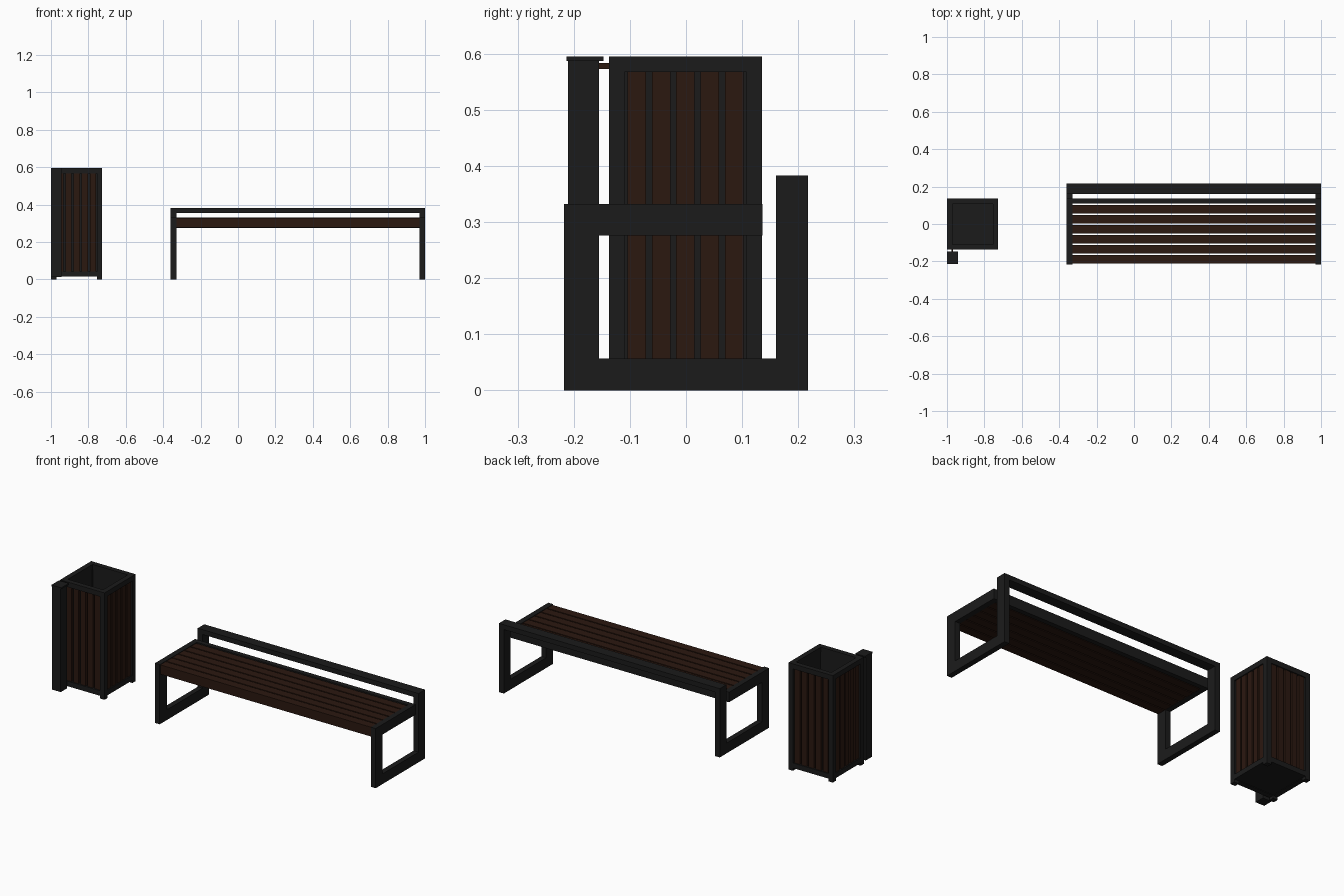
import bpy, bmesh
from mathutils import Matrix

if "Cube" in bpy.data.objects:
    bpy.data.objects.remove(bpy.data.objects["Cube"])


def material(name, rgb):
    m = bpy.data.materials.new(name)
    m.diffuse_color = (*rgb, 1)
    m.use_nodes = True
    m.node_tree.nodes["Principled BSDF"].inputs["Base Color"].default_value = m.diffuse_color
    return m


METAL = material("dark_metal", (0.011, 0.011, 0.011))
WOOD = material("dark_wood", (0.024, 0.009, 0.005))


def finish(name, bm, mat):
    bmesh.ops.recalc_face_normals(bm, faces=bm.faces)
    me = bpy.data.meshes.new(name)
    bm.to_mesh(me)
    bm.free()
    ob = bpy.data.objects.new(name, me)
    me.materials.append(mat)
    bpy.context.collection.objects.link(ob)
    return ob


def add_box(bm, x, y, z):
    geo = bmesh.ops.create_cube(bm, size=1)["verts"]
    for v in geo:
        v.co = [(r[0] + r[1]) / 2 + c * (r[1] - r[0]) for r, c in zip((x, y, z), v.co)]
    return geo


def box(name, x, y, z, mat):
    bm = bmesh.new()
    add_box(bm, x, y, z)
    return finish(name, bm, mat)


def extrude_profile(name, points, x0, x1, mat):
    # closed (y, z) outline extruded along x
    bm = bmesh.new()
    face = bm.faces.new([bm.verts.new((x0, y, z)) for y, z in points])
    new = bmesh.ops.extrude_face_region(bm, geom=[face])["geom"]
    bmesh.ops.translate(bm, vec=(x1 - x0, 0, 0),
                        verts=[v for v in new if isinstance(v, bmesh.types.BMVert)])
    return finish(name, bm, mat)


# bench side frames: front leg, cantilevered seat arm, floor bar and rear leg
frame = [(-0.217, 0), (0.217, 0), (0.217, 0.383), (0.16, 0.383), (0.16, 0.057),
         (-0.155, 0.057), (-0.155, 0.276), (0.136, 0.276), (0.136, 0.332), (-0.217, 0.332)]
extrude_profile("bench_left_frame", frame, -0.36, -0.33, METAL)
extrude_profile("bench_right_frame", frame, 0.97, 1.0, METAL)

# bench rails
box("bench_back_rail", (-0.33, 0.97), (0.16, 0.217), (0.356, 0.383), METAL)
box("bench_seat_rear_rail", (-0.33, 0.97), (0.109, 0.136), (0.276, 0.332), METAL)

# seat planks
for i in range(6):
    y = -0.212 + i * 0.0535
    box(f"seat_plank_{i + 1}", (-0.33, 0.97), (y, y + 0.047), (0.277, 0.329), WOOD)

# litter bin
CX, CY, H = -0.8625, -0.001, 0.1365
T = 0.028

# corner posts with feet
for i, (sx, sy) in enumerate([(-1, -1), (1, -1), (1, 1), (-1, 1)]):
    xs = sorted((CX + sx * H, CX + sx * (H - T)))
    ys = sorted((CY + sy * H, CY + sy * (H - T)))
    box(f"bin_post_{i + 1}", xs, ys, (0, 0.595), METAL)

# rails and slats on each of the four sides
for k, side in enumerate(("front", "right", "back", "left")):
    turn = Matrix.Translation((CX, CY, 0)) @ Matrix.Rotation(k * 1.5707963, 4, "Z")
    rails, slats = bmesh.new(), bmesh.new()
    w = H - T
    add_box(rails, (-w, w), (-H, -H + T), (0.567, 0.595))
    add_box(rails, (-w, w), (-H, -H + T), (0.015, 0.043))
    for i in range(5):
        c = (i - 2) * 0.0435
        add_box(slats, (c - 0.0165, c + 0.0165), (-H + 0.006, -H + 0.02), (0.043, 0.567))
    for label, bm, mat in (("rails", rails, METAL), ("slats", slats, WOOD)):
        bm.transform(turn)
        finish(f"bin_{side}_{label}", bm, mat)

# open inner liner
bm = bmesh.new()
r = H - 0.022
add_box(bm, (CX - r, CX + r), (CY - r, CY + r), (0.018, 0.572))
bm.normal_update()
bmesh.ops.delete(bm, geom=[f for f in bm.faces if f.normal.z > 0.5], context="FACES")
liner = finish("bin_liner", bm, METAL)
solid = liner.modifiers.new("thickness", "SOLIDIFY")
solid.thickness = 0.005
solid.offset = -1

# side ash post, its cap and the connecting pin
box("ash_post", (-0.999, -0.945), (-0.21, -0.155), (0.012, 0.587), METAL)
box("ash_post_cap", (-1.0, -0.94), (-0.213, -0.147), (0.587, 0.595), METAL)
box("ash_post_pin", (-0.977, -0.967), (-0.155, -0.137), (0.573, 0.583), WOOD)
